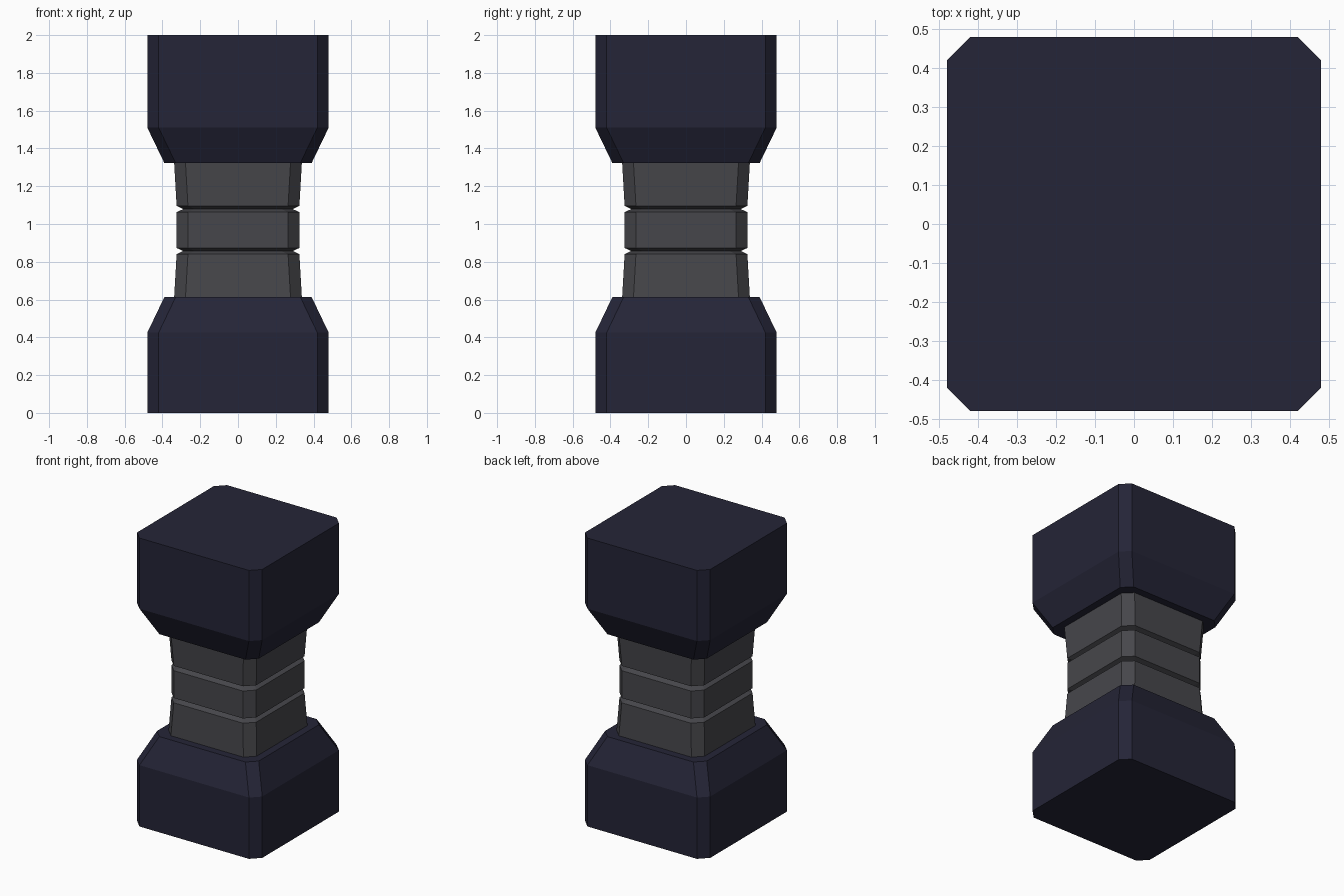
import bpy, bmesh

if "Cube" in bpy.data.objects:
    bpy.data.objects.remove(bpy.data.objects["Cube"])


def material(name, rgb):
    m = bpy.data.materials.new(name)
    m.diffuse_color = (*rgb, 1)
    m.use_nodes = True
    m.node_tree.nodes["Principled BSDF"].inputs["Base Color"].default_value = m.diffuse_color
    return m


navy = material("dark navy", (0.018, 0.018, 0.038))
grey = material("charcoal grey", (0.062, 0.062, 0.070))


def loft(name, profile, mat, chamfer=0.06):
    """Stack chamfered-square rings given as (half width, z)."""
    bm = bmesh.new()
    rings = []
    for h, z in profile:
        c = h - chamfer
        pts = [(h, -c), (h, c), (c, h), (-c, h), (-h, c), (-h, -c), (-c, -h), (c, -h)]
        rings.append([bm.verts.new((x, y, z)) for x, y in pts])
    for a, b in zip(rings, rings[1:]):
        for i in range(8):
            j = (i + 1) % 8
            bm.faces.new((a[i], a[j], b[j], b[i]))
    bm.faces.new(rings[0])
    bm.faces.new(rings[-1])
    bmesh.ops.recalc_face_normals(bm, faces=bm.faces)
    me = bpy.data.meshes.new(name)
    bm.to_mesh(me)
    bm.free()
    me.materials.append(mat)
    ob = bpy.data.objects.new(name, me)
    bpy.context.collection.objects.link(ob)
    return ob


# Heavy end blocks, tapered towards the grip
loft("lower_block", [(0.48, 0), (0.48, 0.425), (0.39, 0.613)], navy)
loft("upper_block", [(0.39, 1.323), (0.48, 1.51), (0.48, 2.0)], navy)

# Central grip with two V grooves, mirrored about its middle
MID = 0.968
half = [(0.325, 0.095), (0.29, 0.111), (0.325, 0.128), (0.338, 0.355)]
profile = [(h, MID - d) for h, d in reversed(half)] + [(h, MID + d) for h, d in half]
loft("grip", profile, grey)
